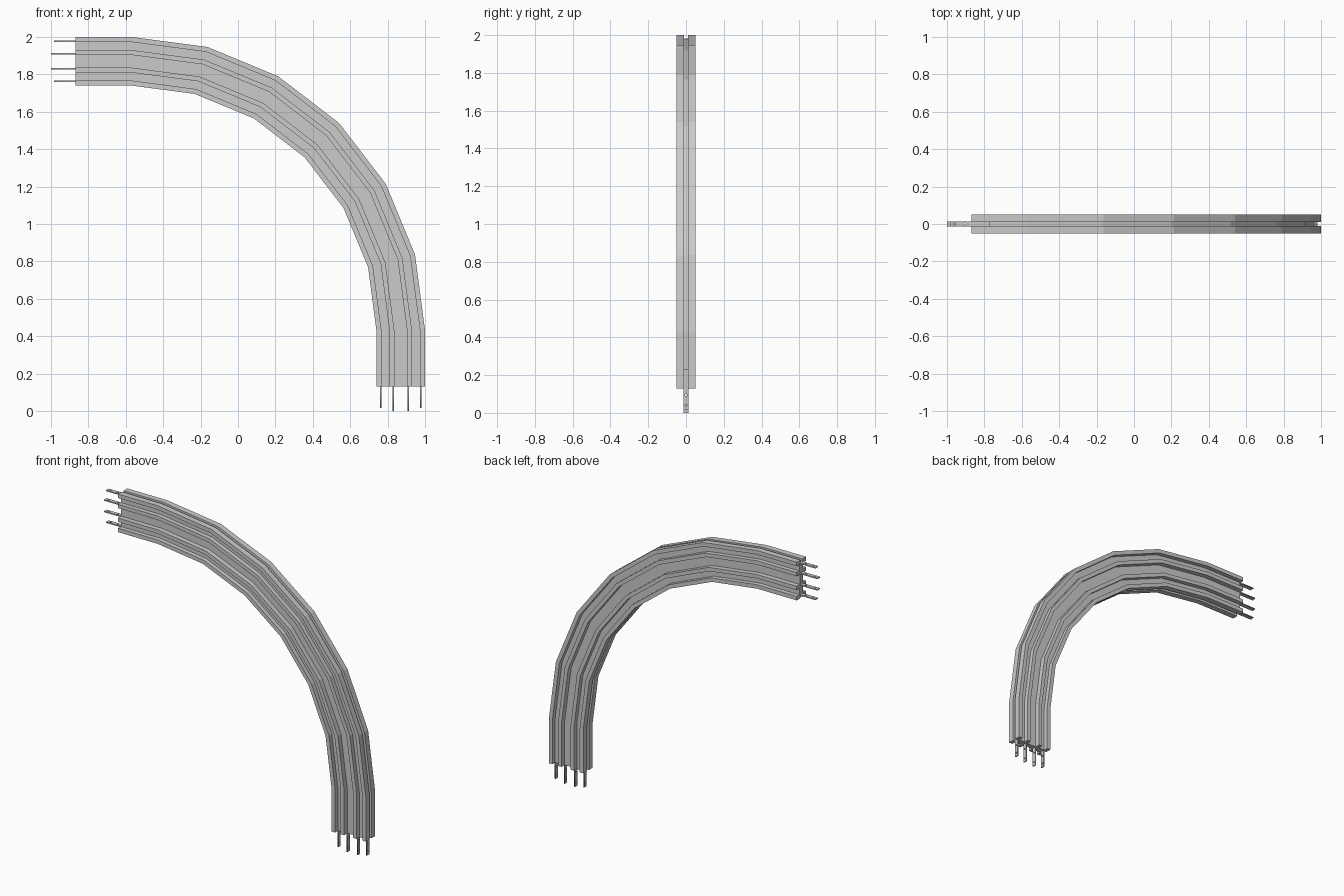
import bpy, bmesh, math
from mathutils import Matrix, Vector

if "Cube" in bpy.data.objects:
    bpy.data.objects.remove(bpy.data.objects["Cube"])

CX, CZ, R = -0.57, 0.43, 1.44      # bend centre and centreline radius
END = 0.13                         # end of the straight leg (beam stops here)


def stations():
    """Point on centreline and outward direction at each section of the bend."""
    out = [(Vector((-0.87, 0, CZ)), math.pi / 2)]
    out += [(Vector((CX, 0, CZ)), math.radians(90 - 15 * i)) for i in range(7)]
    out += [(Vector((CX, 0, END)), 0.0)]
    return out


def profile():
    """Cross-section as (radial offset, y): flanges, ribs, web and T-slots."""
    q = [(0.130, 0.010), (0.130, 0.050), (0.103, 0.050), (0.103, 0.020),
         (0.060, 0.020), (0.060, 0.050), (0.034, 0.050), (0.034, 0.016)]
    slot = [(0.101, 0.014), (0.115, 0.014), (0.115, 0.010)]
    half = slot + q
    half += [(-r, y) for r, y in reversed(half)]
    return half + [(r, -y) for r, y in reversed(half)]


# curved rail beam swept around the bend
bm = bmesh.new()
rings = []
for base, a in stations():
    d = Vector((math.cos(a), 0, math.sin(a)))
    rings.append([bm.verts.new(base + d * (R + r) + Vector((0, y, 0))) for r, y in profile()])
n = len(rings[0])
for A, B in zip(rings, rings[1:]):
    for i in range(n):
        j = (i + 1) % n
        bm.faces.new((A[i], A[j], B[j], B[i]))
bm.faces.new(rings[0])
bm.faces.new(rings[-1][::-1])
bmesh.ops.recalc_face_normals(bm, faces=bm.faces)
mesh = bpy.data.meshes.new("rail_beam")
bm.to_mesh(mesh)
bm.free()
beam = bpy.data.objects.new("rail_beam", mesh)
bpy.context.collection.objects.link(beam)


def joint_strip(name, length, matrix):
    """Flat splice strip with small bolt holes; local x runs out of the beam."""
    cu = bpy.data.curves.new(name, 'CURVE')
    cu.dimensions, cu.fill_mode, cu.extrude = '2D', 'BOTH', 0.004

    def loop(pts):
        s = cu.splines.new('POLY')
        s.points.add(len(pts) - 1)
        for p, (x, y) in zip(s.points, pts):
            p.co = (x, y, 0, 1)
        s.use_cyclic_u = True

    loop([(-0.1, -0.013), (length, -0.013), (length, 0.013), (-0.1, 0.013)])
    for hx in (0.035, length - 0.025):
        loop([(hx + 0.006 * math.cos(k * math.pi / 4), 0.006 * math.sin(k * math.pi / 4))
              for k in range(8)])
    ob = bpy.data.objects.new(name, cu)
    ob.matrix_world = matrix
    bpy.context.collection.objects.link(ob)
    bpy.context.view_layer.objects.active = ob
    bpy.ops.object.select_all(action='DESELECT')
    ob.select_set(True)
    bpy.ops.object.convert(target='MESH')


# four splice strips at each end of the beam
for i, off in enumerate((0.108, 0.039, -0.039, -0.108)):
    length = 0.115 if abs(off) > 0.1 else 0.13
    joint_strip(f"upper_strip_{i + 1}", length,
                Matrix.Translation((-0.87, 0, CZ + R + off)) @ Matrix.Rotation(math.pi, 4, 'Z'))
    joint_strip(f"lower_strip_{i + 1}", length,
                Matrix.Translation((CX + R + off, 0, END)) @ Matrix.Rotation(math.pi / 2, 4, 'Y'))
